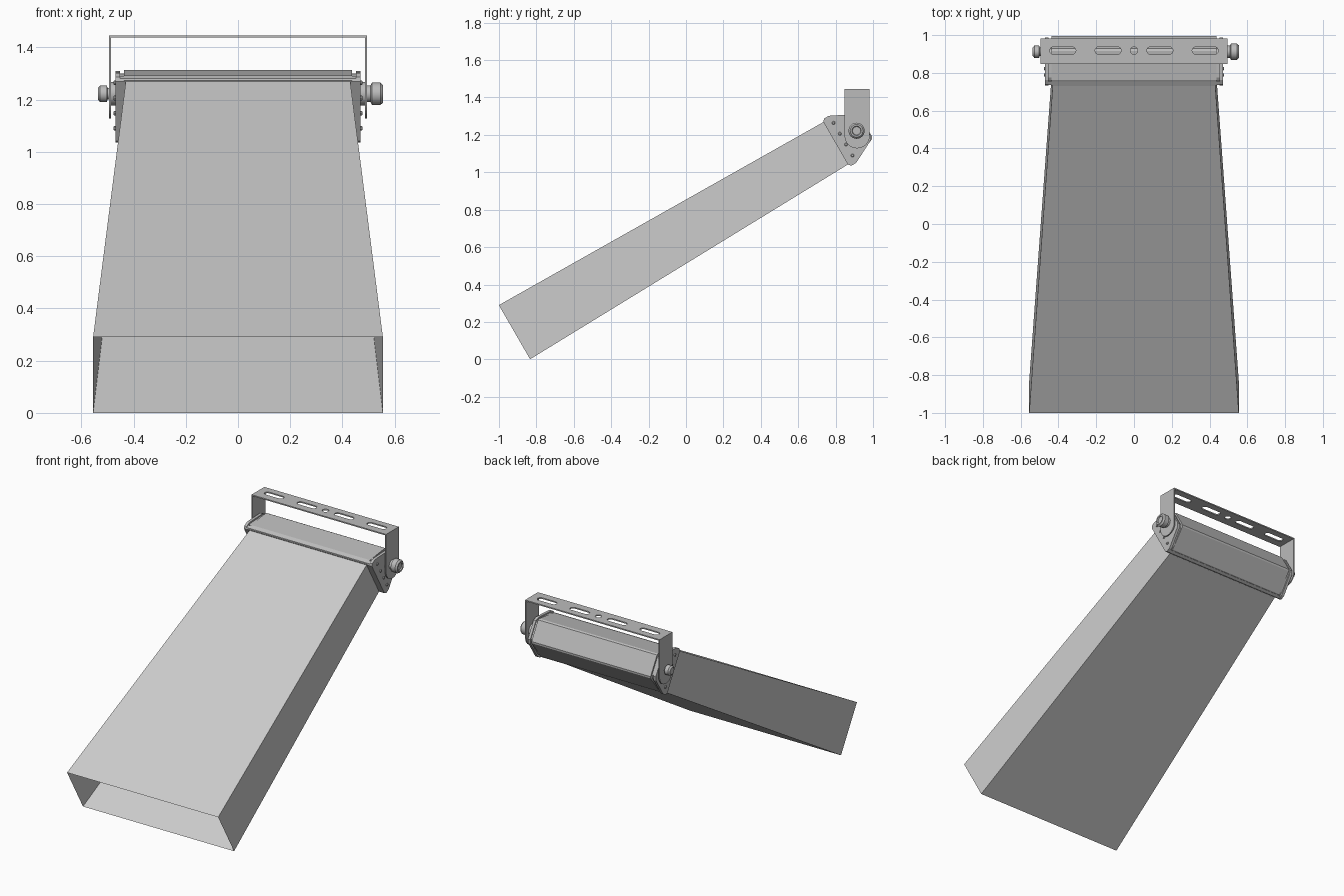
import bpy, bmesh, math
from mathutils import Matrix, Vector

cube = bpy.data.objects.get("Cube")
if cube:
    bpy.data.objects.remove(cube, do_unlink=True)


def material(name, value):
    m = bpy.data.materials.new(name)
    m.use_nodes = True
    col = (value, value, value, 1)
    m.diffuse_color = col
    m.node_tree.nodes["Principled BSDF"].inputs["Base Color"].default_value = col
    return m


METAL = material("grey metal", 0.5)
BEAM = material("pale grey beam", 0.6)

# Lamp frame: x across, y backwards, z up, tilted to aim downwards
LAMP = Matrix.Translation((0, 0.80, 1.155)) @ Matrix.Rotation(math.radians(30), 4, 'X')
# Maps a drawn (u, v) profile to (y, z), extruded along x
SIDE = Matrix(((0, 0, 1, 0), (1, 0, 0, 0), (0, 1, 0, 0), (0, 0, 0, 1)))
PIVOT = Vector((0, 0.912, 1.222))


def add(name, mesh, mat, matrix=Matrix()):
    mesh.transform(matrix)
    mesh.materials.clear()
    mesh.materials.append(mat)
    ob = bpy.data.objects.new(name, mesh)
    bpy.context.collection.objects.link(ob)
    return ob


def smooth(ob):
    bpy.ops.object.select_all(action='DESELECT')
    ob.select_set(True)
    bpy.context.view_layer.objects.active = ob
    bpy.ops.object.shade_smooth_by_angle(angle=math.radians(30))


def sheet(name, outlines, thick, matrix):
    """Filled outline with optional holes, given a thickness."""
    curve = bpy.data.curves.new(name, 'CURVE')
    curve.dimensions = '2D'
    curve.fill_mode = 'BOTH'
    curve.extrude = thick / 2
    for pts in outlines:
        s = curve.splines.new('POLY')
        s.points.add(len(pts) - 1)
        for p, (u, v) in zip(s.points, pts):
            p.co = (u, v, 0, 1)
        s.use_cyclic_u = True
    tmp = bpy.data.objects.new(name + "_outline", curve)
    bpy.context.collection.objects.link(tmp)
    deps = bpy.context.evaluated_depsgraph_get()
    mesh = bpy.data.meshes.new_from_object(tmp.evaluated_get(deps))
    bpy.data.objects.remove(tmp, do_unlink=True)
    bm = bmesh.new()
    bm.from_mesh(mesh)
    bmesh.ops.remove_doubles(bm, verts=bm.verts, dist=1e-5)
    bmesh.ops.recalc_face_normals(bm, faces=bm.faces)
    bm.to_mesh(mesh)
    bm.free()
    for p in mesh.polygons:
        p.use_smooth = False
    return add(name, mesh, METAL, matrix)


def lathe(name, profile, matrix, steps=24):
    """Turns (x, radius) points around the x axis."""
    bm = bmesh.new()
    vs = [bm.verts.new((x, 0, r)) for x, r in profile]
    es = [bm.edges.new(pair) for pair in zip(vs, vs[1:])]
    bmesh.ops.spin(bm, geom=vs + es, cent=(0, 0, 0), axis=(1, 0, 0),
                   angle=math.tau, steps=steps)
    bmesh.ops.remove_doubles(bm, verts=bm.verts, dist=1e-5)
    bmesh.ops.recalc_face_normals(bm, faces=bm.faces)
    mesh = bpy.data.meshes.new(name)
    bm.to_mesh(mesh)
    bm.free()
    ob = add(name, mesh, METAL, matrix)
    smooth(ob)
    return ob


def arc(cu, cv, r, start, end, n=10):
    return [(cu + r * math.cos(math.radians(start + (end - start) * i / n)),
             cv + r * math.sin(math.radians(start + (end - start) * i / n)))
            for i in range(n + 1)]


def slot(cx, cy, length, r):
    h = length / 2 - r
    return arc(cx + h, cy, r, -90, 90) + arc(cx - h, cy, r, 90, 270)


def mirrored(half):
    """Completes a profile across its centre line."""
    return half + [(u, -v) for u, v in reversed(half)]


# Light beam: an open, widening tube
bm = bmesh.new()
rings = []
for y, half, low, high in ((0, 0.43, -0.131, 0.131), (-1.992, 0.555, -0.183, 0.151)):
    rings.append([bm.verts.new((x, y, z)) for x, z in
                  ((-half, low), (half, low), (half, high), (-half, high))])
for i in range(4):
    j = (i + 1) % 4
    bm.faces.new((rings[0][i], rings[0][j], rings[1][j], rings[1][i]))
bmesh.ops.recalc_face_normals(bm, faces=bm.faces)
mesh = bpy.data.meshes.new("light_beam")
bm.to_mesh(mesh)
bm.free()
add("light_beam", mesh, BEAM, LAMP)

# Housing and front frame
sheet("lamp_housing", [mirrored([(0.002, 0.135), (0.035, 0.138), (0.18, 0.078), (0.187, 0.068)])],
      0.874, LAMP @ SIDE)
sheet("front_frame", [mirrored([(0.001, 0.132), (0.008, 0.14), (0.028, 0.14)])],
      0.918, LAMP @ SIDE)

# End plates with their screws
plate = mirrored([(0, 0.131), (0.012, 0.145), (0.04, 0.146), (0.06, 0.137),
                  (0.165, 0.083), (0.183, 0.06)])
for side, sign in (("left", 1), ("right", -1)):
    flip = Matrix.Diagonal((sign, 1, 1, 1))
    gasket = [(0.012 + u * 0.9, v * 0.9) for u, v in plate]
    sheet(side + "_gasket", [gasket], 0.02, LAMP @ Matrix.Translation((sign * 0.445, 0, 0)) @ SIDE)
    sheet(side + "_end_plate", [plate], 0.018, LAMP @ Matrix.Translation((sign * 0.461, 0, 0)) @ SIDE)
    for i in range(4):
        spot = Matrix.Translation((0, 0.045, 0.1 - i * 0.067))
        lathe(f"{side}_screw_{i + 1}", [(0.465, 0.009), (0.474, 0.009), (0.477, 0.006), (0.477, 0)],
              LAMP @ spot @ flip, 10)
    # Bracket arm with rounded foot, and pivot spacer
    arm = [(0.982, 1.445), (0.848, 1.445)] + arc(0.915, 1.195, 0.067, 180, 360, 16)
    sheet(side + "_bracket_arm", [arm], 0.008, Matrix.Translation((sign * 0.49, 0, 0)) @ SIDE)
    lathe(side + "_pivot_spacer", [(0.465, 0), (0.465, 0.045), (0.488, 0.045), (0.488, 0)],
          Matrix.Translation(PIVOT) @ flip)

# Slotted mounting strip on top
holes = [slot(s * x, 0.918, 0.138, 0.02) for s in (-1, 1) for x in (0.137, 0.377)]
holes.append(arc(0, 0.918, 0.02, 0, 337.5, 15))
strip = [(-0.494, 0.848), (0.494, 0.848), (0.494, 0.982), (-0.494, 0.982)]
sheet("mounting_strip", [strip] + holes, 0.008, Matrix.Translation((0, 0, 1.441)))

# Clamping knob on the left, cap nut on the right
lathe("clamping_knob", [(0.49, 0), (0.49, 0.032), (0.508, 0.032), (0.513, 0.043), (0.545, 0.043),
                        (0.555, 0.034), (0.555, 0.025), (0.548, 0.022), (0.548, 0)],
      Matrix.Translation(PIVOT))
lathe("cap_nut", [(-0.49, 0), (-0.49, 0.022), (-0.5, 0.022), (-0.502, 0.032), (-0.528, 0.032),
                  (-0.537, 0.022), (-0.537, 0)], Matrix.Translation(PIVOT))
